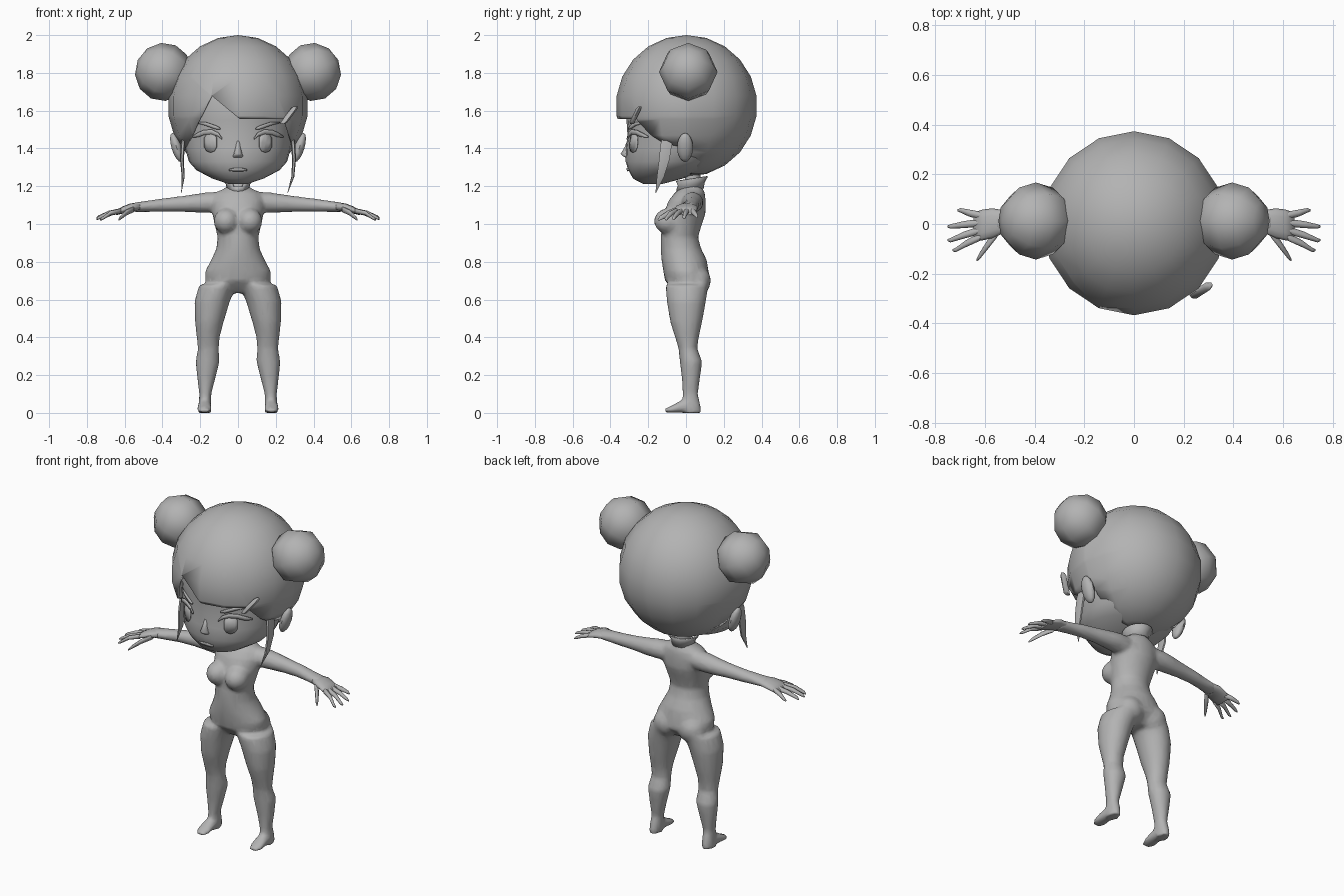
import bpy, bmesh, math
from mathutils import Vector, Matrix

grey = bpy.data.materials.new("plain_grey")
grey.diffuse_color = (0.45, 0.45, 0.45, 1)
SIDES = (("right", 1), ("left", -1))


def finish(name, bm, angle=50):
    bmesh.ops.recalc_face_normals(bm, faces=bm.faces)
    me = bpy.data.meshes.new(name)
    bm.to_mesh(me)
    bm.free()
    me.materials.append(grey)
    me.shade_smooth()
    me.set_sharp_from_angle(angle=math.radians(angle))
    ob = bpy.data.objects.new(name, me)
    bpy.context.collection.objects.link(ob)
    return ob


def loft(bm, secs, n=16, axis="z", s=1, caps=True):
    """Skin elliptical rings (x, y, z, ru, rv) lying across the axis; s mirrors x."""
    rings = []
    for x, y, z, ru, rv in secs:
        ring = []
        for i in range(n):
            a = 2 * math.pi * i / n
            u, v = ru * math.cos(a), rv * math.sin(a)
            off = {"z": (u, v, 0), "x": (0, u, v), "y": (u, 0, v)}[axis]
            ring.append(bm.verts.new((s * (x + off[0]), y + off[1], z + off[2])))
        rings.append(ring)
    for r0, r1 in zip(rings, rings[1:]):
        for i in range(n):
            j = (i + 1) % n
            bm.faces.new((r0[i], r0[j], r1[j], r1[i]))
    if caps:
        bm.faces.new(rings[0])
        bm.faces.new(rings[-1])


def ball(bm, loc, scale, seg=16, rings=10, rot=None):
    m = Matrix.Translation(loc) @ (rot or Matrix()) @ Matrix.Diagonal((*scale, 1))
    bmesh.ops.create_uvsphere(bm, u_segments=seg, v_segments=rings, radius=1, matrix=m)


def solidify(ob, t, offset=-1):
    mod = ob.modifiers.new("thickness", "SOLIDIFY")
    mod.thickness, mod.offset = t, offset


# Body: torso, legs, feet and arms fused into one smooth skin
bm = bmesh.new()
loft(bm, [(0, .01, .635, .07, .06), (0, .008, .70, .175, .12), (0, 0, .75, .175, .12),
          (0, -.01, .81, .142, .12), (0, -.027, .87, .115, .107), (0, -.035, .93, .108, .099),
          (0, -.02, 1.0, .125, .105), (0, -.005, 1.06, .137, .11), (0, .005, 1.12, .14, .10),
          (0, .02, 1.165, .12, .08), (0, .03, 1.195, .06, .055), (0, .035, 1.22, .045, .042),
          (0, .04, 1.32, .045, .042)], 24)
for _, s in SIDES:
    ball(bm, (s * .062, -.095, 1.015), (.068, .075, .068))       # bust
    ball(bm, (s * .08, .055, .70), (.085, .078, .08))            # seat
    loft(bm, [(.105, .005, .68, .10, .115), (.137, .002, .59, .094, .104),
              (.152, .001, .48, .076, .085), (.158, .005, .40, .061, .063),
              (.157, .01, .34, .056, .05), (.161, .027, .27, .064, .06),
              (.168, .026, .18, .048, .048), (.173, .022, .10, .032, .041),
              (.175, .028, .05, .034, .049), (.177, .03, 0, .035, .052)], 18, s=s)
    loft(bm, [(.177, .07, .03, .02, .03), (.176, .02, .04, .034, .04),
              (.178, -.04, .03, .038, .03), (.18, -.08, .018, .042, .018),
              (.176, -.113, .011, .026, .011)], 14, "y", s)
    loft(bm, [(.06, .03, 1.115, .055, .055), (.16, .035, 1.114, .058, .055),
              (.22, .037, 1.11, .052, .05), (.30, .035, 1.106, .044, .042),
              (.40, .03, 1.10, .04, .036), (.50, .015, 1.092, .044, .029),
              (.56, .005, 1.088, .05, .025)], 16, "x", s)
body = finish("body", bm, 180)
mod = body.modifiers.new("fuse", "REMESH")
mod.mode, mod.voxel_size, mod.use_smooth_shade = "VOXEL", .011, True
mod = body.modifiers.new("soften", "SMOOTH")
mod.factor, mod.iterations = .5, 7
body.modifiers.new("reduce", "DECIMATE").ratio = .25

# Hands: palm, four fingers and thumb
for side, s in SIDES:
    bm = bmesh.new()
    loft(bm, [(.52, .01, 1.091, .045, .023), (.57, .003, 1.087, .06, .022),
              (.61, -.004, 1.074, .062, .019), (.645, -.01, 1.06, .056, .013)], 12, "x", s)
    for by, tx, ty, tz in ((-.052, .73, -.105, 1.022), (-.025, .75, -.065, 1.025),
                           (.005, .75, -.01, 1.03), (.034, .71, .055, 1.036)):
        loft(bm, [(.62, by, 1.07, .016, .014),
                  ((.62 + tx) / 2, (by + ty) / 2, 1.058, .014, .012),
                  (tx - .012, ty, tz + .007, .009, .009), (tx, ty, tz, .004, .004)], 8, "x", s)
    loft(bm, [(.55, -.035, 1.08, .018, .016), (.59, -.085, 1.06, .019, .015),
              (.622, -.13, 1.034, .013, .011), (.633, -.145, 1.022, .005, .005)], 8, "x", s)
    finish(side + "_hand", bm, 80)

# Collar flaring out around the neck, lower and open at the front
bm = bmesh.new()
loft(bm, [(0, .022, 1.175, .058, .07), (0, .025, 1.205, .06, .07),
          (0, .028, 1.235, .082, .085)], 16, caps=False)
for v in bm.verts:
    v.co.z += v.co.y * .15
bmesh.ops.delete(bm, context="FACES", geom=[
    f for f in bm.faces if f.calc_center_median().y < -.03 and f.calc_center_median().z > 1.2
    and abs(f.calc_center_median().x) < .03])
solidify(finish("collar", bm), .006, 0)

# Head: skull with a small chin
FACE = [(0, -.175, 1.212, .05, .05), (0, -.15, 1.24, .135, .13), (0, -.10, 1.285, .22, .205),
        (0, -.07, 1.33, .26, .25), (0, -.04, 1.40, .28, .278), (0, -.02, 1.47, .295, .29),
        (0, 0, 1.55, .305, .315), (0, 0, 1.65, .315, .32), (0, 0, 1.78, .27, .27)]
bm = bmesh.new()
loft(bm, FACE, 28)
finish("face", bm, 70)


def face_y(x, z):
    for a, b in zip(FACE, FACE[1:]):
        if z <= b[2]:
            t = (z - a[2]) / (b[2] - a[2])
            cy, rx, ry = (a[k] + (b[k] - a[k]) * t for k in (1, 3, 4))
            return cy - ry * math.sqrt(max(0, 1 - (x / rx) ** 2))


def ribbon(name, pts, s=1, lift=.004):
    """Thin strip on the face through points (x, z, half height)."""
    bm = bmesh.new()
    rows = [[bm.verts.new((s * x, face_y(x, z + k * h) - lift, z + k * h)) for k in (-1, 0, 1)]
            for x, z, h in pts]
    for a, b in zip(rows, rows[1:]):
        for k in (0, 1):
            bm.faces.new((a[k], b[k], b[k + 1], a[k + 1]))
    solidify(finish(name, bm), .008, 0)


# Facial features
for side, s in SIDES:
    ribbon(side + "_iris", [(.113, 1.432, .025), (.125, 1.43, .044), (.145, 1.428, .05),
                            (.165, 1.43, .044), (.177, 1.432, .025)], s, .003)
    ribbon(side + "_lash", [(.085, 1.452, .004), (.105, 1.474, .01), (.14, 1.488, .012),
                            (.18, 1.485, .013), (.21, 1.472, .012), (.238, 1.462, .004)], s, .011)
    ribbon(side + "_brow", [(.095, 1.505, .004), (.12, 1.512, .01), (.17, 1.53, .009),
                            (.22, 1.538, .003)], s, .006)
ribbon("mouth", [(-.048, 1.286, .003), (-.02, 1.288, .008), (.02, 1.288, .008),
                 (.048, 1.286, .003)], lift=.005)
bm = bmesh.new()
loft(bm, [(0, -.30, 1.345, .03, .008), (0, -.312, 1.362, .028, .028),
          (0, -.318, 1.372, .022, .029), (0, -.308, 1.41, .014, .016),
          (0, -.30, 1.45, .012, .01)], 10)
finish("nose", bm, 80)

# Ears, side strands and buns
for side, s in SIDES:
    bm = bmesh.new()
    ball(bm, (s * .325, -.005, 1.405), (.028, .042, .08), 10, 8,
         Matrix.Rotation(s * .3, 4, "Y"))
    finish(side + "_ear", bm)
    bm = bmesh.new()
    loft(bm, [(.285, -.10, 1.49, .008, .02), (.292, -.105, 1.42, .012, .035),
              (.297, -.115, 1.34, .01, .032), (.29, -.135, 1.25, .008, .022),
              (.30 if s < 0 else .263, -.16, 1.165, .001, .002)], 6, s=s)
    finish(side + "_side_strand", bm)
    bm = bmesh.new()
    ball(bm, (s * .395, .012, 1.805), (.155, .155, .15), 8, 6,
         Matrix.Rotation(s * math.radians(65), 4, "Y"))
    finish(side + "_hair_bun", bm, 60)

# Hair cap: faceted sphere with an off-centre parting cut open over the face
bm = bmesh.new()
ball(bm, (0, .003, 1.625), (.372, .374, .375), 16, 11)
peak, low = Vector((-.14, 0, 1.68)), Vector((.01, 0, 1.555))
slope_a, slope_b, slope_d = (low.z - peak.z) / (low.x - peak.x), .13 / .26, -.04 / .13
cuts = [(low, (0, 0, 1)), (low, (-slope_a, 0, 1)), (peak, (1, 0, -slope_b)),
        (Vector((.25, 0, 1.55)), (1, 0, -slope_d)), (Vector((0, .02, 0)), (0, 1, 0))]
for co, no in cuts:
    near = [f for f in bm.faces if f.calc_center_median().y < .12 and f.calc_center_median().z < 1.75]
    geom = list({v for f in near for v in f.verts}) + list({e for f in near for e in f.edges}) + near
    bmesh.ops.bisect_plane(bm, geom=geom, plane_co=co, plane_no=no)


def in_opening(c):
    return (c.y < .02 and c.z < max(low.z, peak.z + slope_a * (c.x - peak.x))
            and c.x > peak.x + slope_b * (c.z - peak.z)
            and c.x < .25 + slope_d * (c.z - 1.55))


bmesh.ops.delete(bm, context="FACES",
                 geom=[f for f in bm.faces if in_opening(f.calc_center_median())])
solidify(finish("hair_cap", bm, 60), .012)

# Hair clip on one side of the fringe
bm = bmesh.new()
loft(bm, [(.237, -.285, 1.53, .014, .012), (.245, -.285, 1.54, .018, .016),
          (.298, -.25, 1.612, .018, .016), (.305, -.245, 1.622, .012, .01)], 6)
finish("hair_clip", bm)
